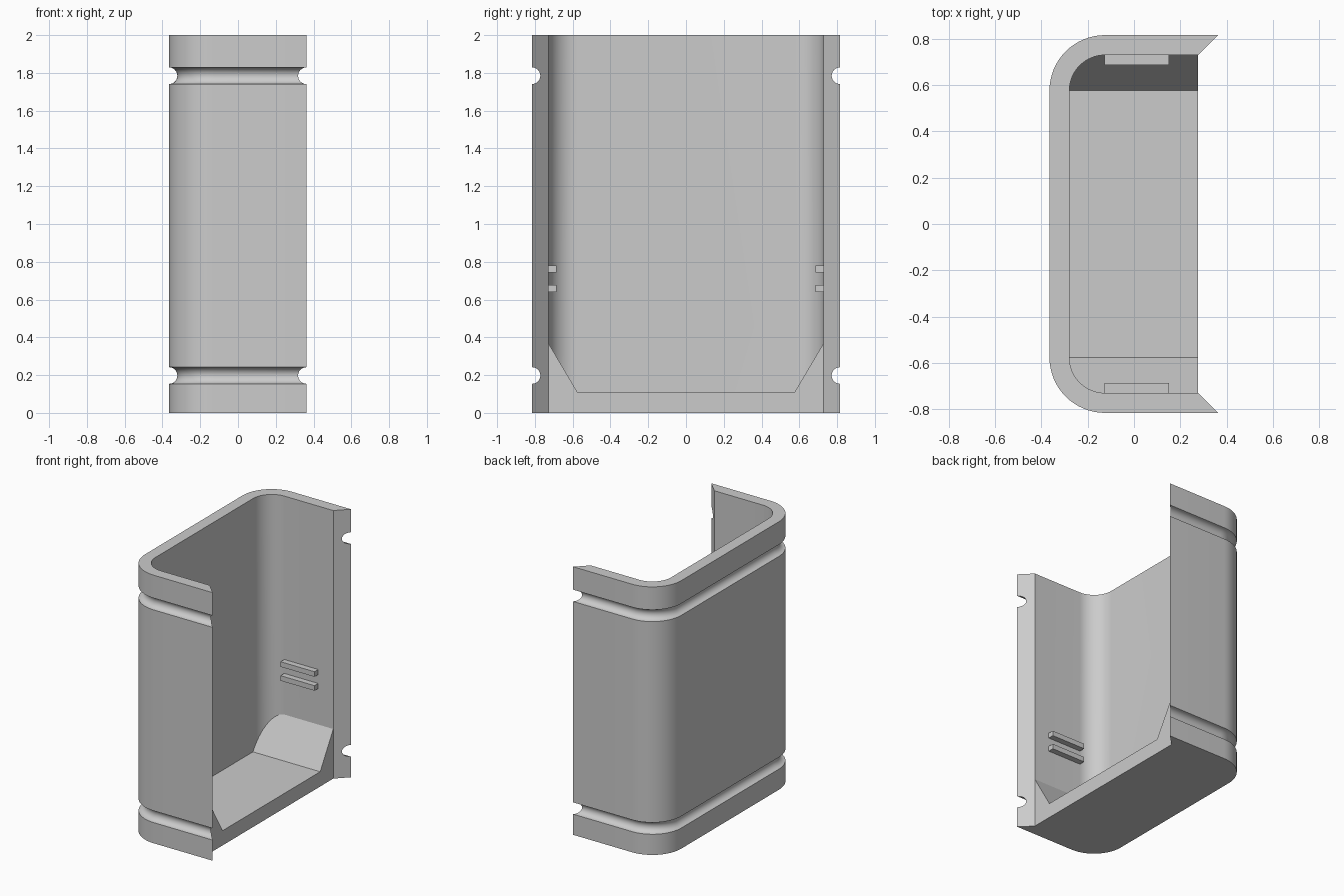
import bpy, bmesh
from math import sin, cos, pi, radians, sqrt

cube = bpy.data.objects.get("Cube")
if cube:
    bpy.data.objects.remove(cube, do_unlink=True)

grey = bpy.data.materials.new("light_grey")
grey.use_nodes = True
grey.diffuse_color = (0.6, 0.6, 0.6, 1)
grey.node_tree.nodes["Principled BSDF"].inputs["Base Color"].default_value = grey.diffuse_color

HEIGHT = 2.0
LIP, FRONT = 0.362, 0.276        # x of the lip tip and of the inner opening
CX, CY = -0.125, 0.575           # centre of the rounded corners
R_OUT, R_IN = 0.24, 0.154
GROOVE_R = 0.044
FLOOR, RAMP_TOP = 0.11, 0.37
STEPS = 16


def finish(name, bm):
    bmesh.ops.recalc_face_normals(bm, faces=bm.faces)
    mesh = bpy.data.meshes.new(name)
    bm.to_mesh(mesh)
    bm.free()
    mesh.materials.append(grey)
    obj = bpy.data.objects.new(name, mesh)
    bpy.context.collection.objects.link(obj)
    return obj


def plan(radius, end_x):
    """U-shaped plan, open towards +x, from the front side to the back."""
    arc = [(CX - radius * sin(a), -CY - radius * cos(a))
           for a in (pi / 2 * i / STEPS for i in range(STEPS + 1))]
    half = [(end_x, -CY - radius)] + arc
    return half + [(x, -y) for x, y in reversed(half)]


def strip(bm, a, b):
    for i in range(len(a) - 1):
        bm.faces.new((a[i], a[i + 1], b[i + 1], b[i]))


# Height and inset of every outer ring, with two round grooves
levels = [(0, 0)]
for zc in (0.198, 1.785):
    for i in range(13):
        a = pi * i / 12
        levels.append((zc - GROOVE_R * cos(a), GROOVE_R * sin(a)))
levels.append((HEIGHT, 0))

# Shell with mitred lips, rounded corners, floor and ramps
bm = bmesh.new()
rings = [[bm.verts.new((x, y, z)) for x, y in plan(R_OUT - d, LIP - d)] for z, d in levels]
inner = plan(R_IN, FRONT)
top = [bm.verts.new((x, y, HEIGHT)) for x, y in inner]
slope = (RAMP_TOP - FLOOR) / R_IN
low = [bm.verts.new((x, y, FLOOR + slope * max(0, abs(y) - CY))) for x, y in inner]
foot = [bm.verts.new((FRONT, y, FLOOR)) for y in (-CY, CY)]
base = [bm.verts.new((FRONT, y, 0)) for y in (-CY - R_IN, CY + R_IN)]
for a, b in zip(rings, rings[1:]):
    strip(bm, a, b)
strip(bm, rings[-1], top)
strip(bm, top, low)
n = STEPS + 2
bm.faces.new(low[:n] + [foot[0]])
bm.faces.new(low[n:] + [foot[1]])
bm.faces.new((low[n - 1], low[n], foot[1], foot[0]))
bm.faces.new((base[0], base[1], low[-1], foot[1], foot[0], low[0]))
bm.faces.new(rings[0] + [base[1], base[0]])
for end in (0, -1):
    bm.faces.new([r[end] for r in rings] + [top[end], low[end], base[end]])
shell = finish("shell", bm)
bpy.context.view_layer.objects.active = shell
shell.select_set(True)
bpy.ops.object.shade_smooth_by_angle(angle=radians(30))
shell.select_set(False)

# Pairs of small ribs on the inside of both side walls
for side, label in ((-1, "front"), (1, "back")):
    for z, place in ((0.658, "lower"), (0.762, "upper")):
        bm = bmesh.new()
        bmesh.ops.create_cube(bm, size=1)
        bmesh.ops.scale(bm, vec=(0.28, 0.055, 0.038), verts=bm.verts)
        bmesh.ops.translate(bm, vec=(0.012, side * 0.7125, z), verts=bm.verts)
        finish(f"{label}_{place}_rib", bm)
